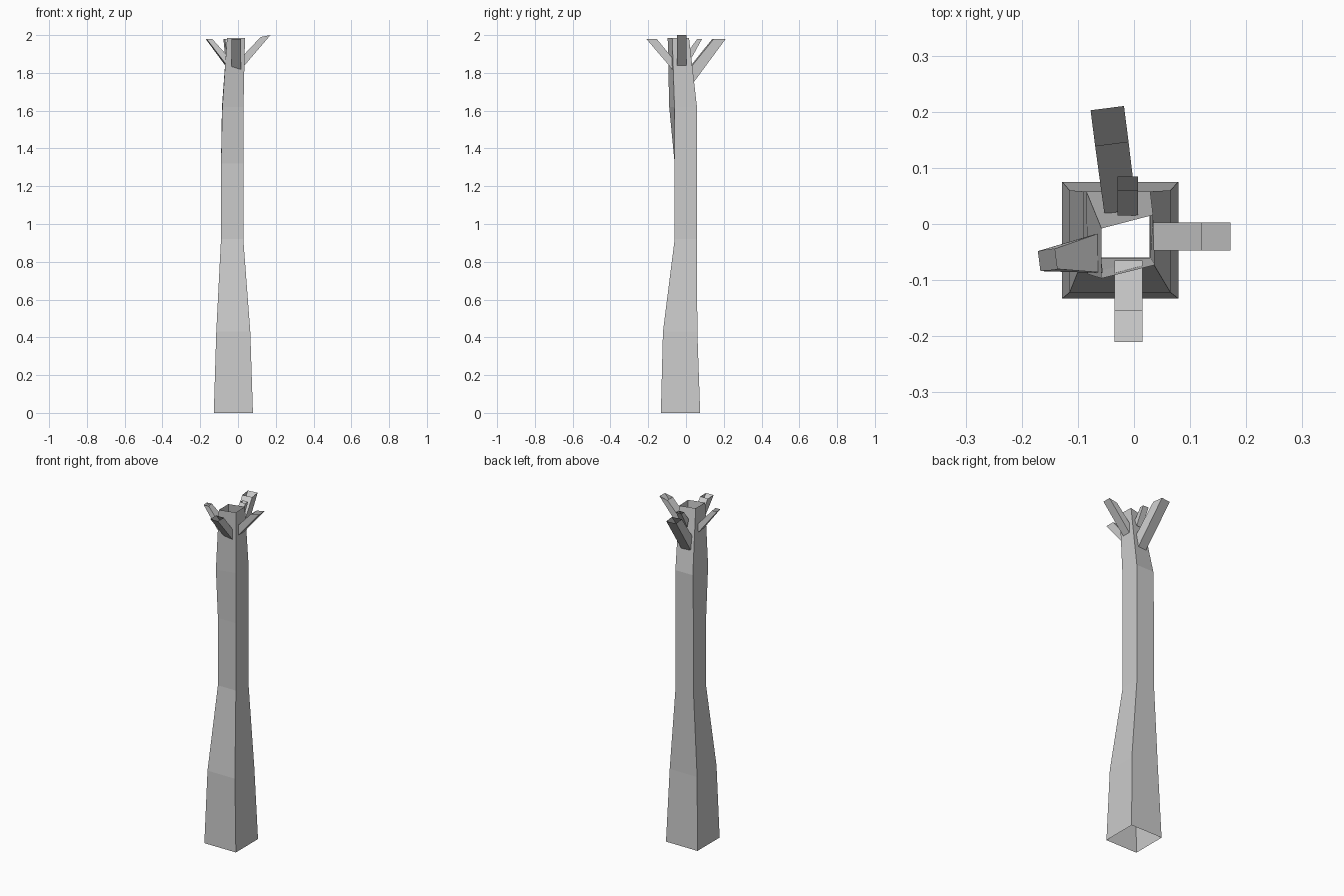
import bpy
from math import sin, cos, radians

if "Cube" in bpy.data.objects:
    bpy.data.objects.remove(bpy.data.objects["Cube"])


def loft(name, rings):
    """Open-ended four-sided tube through a list of rings."""
    n = 4
    verts = [p for ring in rings for p in ring]
    faces = [(r * n + i, r * n + (i + 1) % n, (r + 1) * n + (i + 1) % n, (r + 1) * n + i)
             for r in range(len(rings) - 1) for i in range(n)]
    mesh = bpy.data.meshes.new(name)
    mesh.from_pydata(verts, [], faces)
    mesh.update()
    obj = bpy.data.objects.new(name, mesh)
    bpy.context.collection.objects.link(obj)
    return obj


def rect(z, x0, x1, y0, y1):
    return [(x0, y0, z), (x1, y0, z), (x1, y1, z), (x0, y1, z)]


def quad(z, *pts):
    return [(x, y, z) for x, y in pts]


def branch(name, origin, heading, side, base_w, tip_w):
    """side: (distance, height) of lower base, upper base, inner tip, outer tip."""
    c, s = cos(radians(heading)), sin(radians(heading))

    def pt(p, w):
        return (origin[0] + c * p[0] - s * w, origin[1] + s * p[0] + c * w, p[1])

    def ring(low, high, w):
        return [pt(low, -w / 2), pt(low, w / 2), pt(high, w / 2), pt(high, -w / 2)]

    low, high, inner, outer = side
    loft(name, [ring(low, high, base_w), ring(outer, inner, tip_w)])


# Hollow trunk, slightly bent and twisted towards the top
loft("trunk", [
    rect(0.00, -0.128, 0.079, -0.133, 0.075),
    rect(0.43, -0.115, 0.065, -0.122, 0.060),
    rect(0.92, -0.090, 0.028, -0.060, 0.058),
    rect(1.32, -0.090, 0.028, -0.060, 0.058),
    quad(1.62, (-0.083, -0.089), (0.029, -0.061), (0.029, 0.058), (-0.085, 0.058)),
    quad(1.985, (-0.058, -0.097), (0.037, -0.073), (0.034, 0.016), (-0.058, -0.008)),
])

# Hollow branch stubs around the top
branch("right_branch", (0.035, -0.022), 0,
       [(0, 1.84), (0, 1.90), (0.085, 1.99), (0.137, 2.0)], 0.05, 0.05)
branch("front_branch", (-0.01, -0.065), -90,
       [(0, 1.81), (0, 1.87), (0.09, 1.98), (0.145, 1.98)], 0.05, 0.05)
branch("back_branch", (-0.024, 0.022), 97.3,
       [(0.015, 1.75), (0, 1.83), (0.122, 1.98), (0.186, 1.98)], 0.058, 0.06)
branch("small_back_branch", (-0.011, 0.015), 90,
       [(0.015, 1.88), (0, 1.92), (0.045, 1.98), (0.07, 1.98)], 0.036, 0.036)
branch("left_branch", (-0.06, -0.052), 187.4,
       [(0.004, 1.84), (0, 1.89), (0.08, 1.98), (0.11, 1.98)], 0.07, 0.036)
